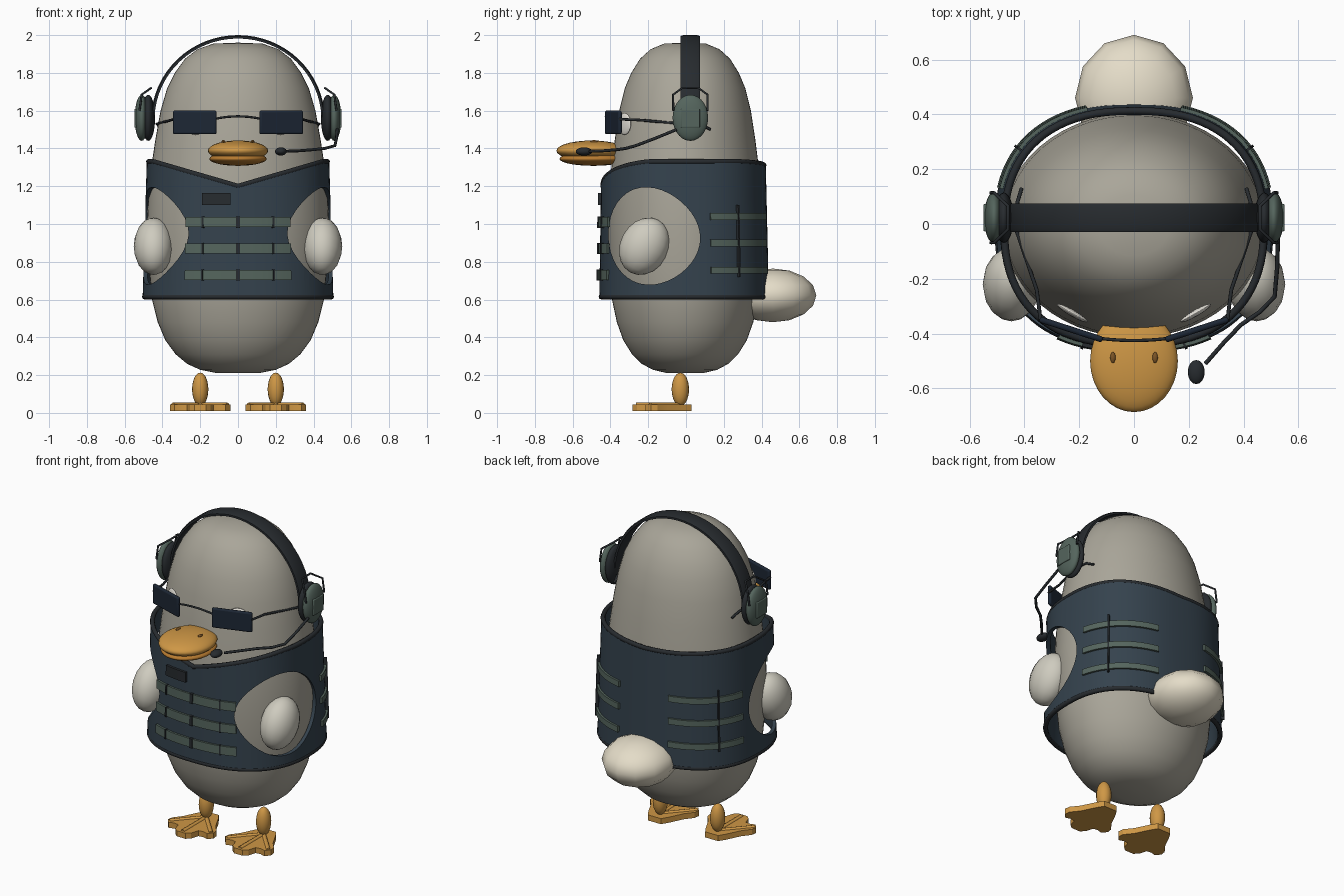
import bpy, bmesh
from math import sin, cos, radians, pi, copysign
from mathutils import Vector

if "Cube" in bpy.data.objects:
    bpy.data.objects.remove(bpy.data.objects["Cube"])


def mat(name, r, g, b):
    m = bpy.data.materials.new(name)
    m.diffuse_color = (r, g, b, 1)
    m.use_nodes = True
    m.node_tree.nodes["Principled BSDF"].inputs["Base Color"].default_value = m.diffuse_color
    return m


FUR = mat("warm_grey", .40, .38, .32)
WING = mat("pale_grey", .62, .60, .52)
CREAM = mat("cream", .78, .72, .58)
ORANGE = mat("orange", .62, .31, .06)
DEEP = mat("deep_orange", .48, .20, .03)
BROWN = mat("brown", .2, .09, .02)
NAVY = mat("navy", .035, .055, .075)
BLACK = mat("black", .02, .024, .028)
GREEN = mat("grey_green", .09, .13, .11)
LENS = mat("lens", .012, .02, .035)
WHITE = mat("white", .85, .82, .75)


def smooth(o, angle=40):
    bpy.ops.object.select_all(action='DESELECT')
    o.select_set(True)
    bpy.context.view_layer.objects.active = o
    bpy.ops.object.shade_smooth_by_angle(angle=radians(angle))


def mesh(name, verts, faces, m, angle=40):
    me = bpy.data.meshes.new(name)
    me.from_pydata([tuple(v) for v in verts], [], faces)
    bm = bmesh.new()
    bm.from_mesh(me)
    bmesh.ops.remove_doubles(bm, verts=bm.verts, dist=1e-5)
    bmesh.ops.recalc_face_normals(bm, faces=bm.faces)
    bm.to_mesh(me)
    bm.free()
    o = bpy.data.objects.new(name, me)
    bpy.context.collection.objects.link(o)
    if m:
        me.materials.append(m)
    smooth(o, angle)
    return o


def ball(name, loc, rad, m, rot=(0, 0, 0), seg=24, rings=14):
    bpy.ops.mesh.primitive_uv_sphere_add(segments=seg, ring_count=rings, location=loc, rotation=rot)
    o = bpy.context.object
    o.name, o.scale = name, rad
    o.data.materials.append(m)
    smooth(o, 60)
    return o


def box(name, loc, size, m, rot=(0, 0, 0), bevel=0.0):
    bpy.ops.mesh.primitive_cube_add(size=1, location=loc, rotation=rot)
    o = bpy.context.object
    o.name, o.scale = name, size
    bpy.ops.object.transform_apply(location=False, rotation=False, scale=True)
    o.data.materials.append(m)
    if bevel:
        b = o.modifiers.new("bevel", 'BEVEL')
        b.width, b.segments = bevel, 3
    smooth(o)
    return o


def tube(name, pts, r, m, cyclic=False):
    cu = bpy.data.curves.new(name, 'CURVE')
    cu.dimensions, cu.bevel_depth, cu.bevel_resolution = '3D', r, 2
    cu.use_fill_caps = True
    s = cu.splines.new('POLY')
    s.points.add(len(pts) - 1)
    for p, c in zip(s.points, pts):
        p.co = (*c, 1)
    s.use_cyclic_u = cyclic
    o = bpy.data.objects.new(name, cu)
    bpy.context.collection.objects.link(o)
    cu.materials.append(m)
    return o


def loft(name, rings, m, closed=False, angle=40):
    n, k = len(rings[0]), len(rings)
    faces = [(i * n + j, i * n + (j + 1) % n, (i + 1) % k * n + (j + 1) % n, (i + 1) % k * n + j)
             for i in range(k if closed else k - 1) for j in range(n)]
    if not closed:
        faces += [tuple(range(n)), tuple(range((k - 1) * n, k * n))]
    return mesh(name, [p for r in rings for p in r], faces, m, angle)


def prism(name, outline, place, m, a, b, angle=40):
    return loft(name, [[place(u, v, w) for u, v in outline] for w in (a, b)], m, angle=angle)


# egg-shaped body
profile = [(.001, .21), (.12, .212), (.2, .228), (.27, .26), (.33, .31), (.385, .385), (.425, .48),
           (.455, .6), (.475, .8), (.482, 1), (.472, 1.2), (.455, 1.33), (.437, 1.45), (.41, 1.6),
           (.375, 1.72), (.335, 1.8), (.28, 1.875), (.215, 1.925), (.13, 1.955), (.001, 1.96)]
loft("body", [[(r * cos(i * pi / 28), -.005 + .85 * r * sin(i * pi / 28), z) for i in range(56)]
              for r, z in profile], FUR)
ball("tail", (0, .46, .622), (.215, .23, .142), CREAM, seg=12, rings=8)


# vest: rounded-square tube with a V neckline
def vest(deg, z, off=0.0):
    f = (z - .61) / .72
    c, s = cos(radians(deg)), sin(radians(deg))
    e = 2 / 2.4
    return Vector(((.505 - .022 * f + off) * copysign(abs(c) ** e, c),
                   -.01 - .003 * f + (.449 - .014 * f + off) * copysign(abs(s) ** e, s), z))


def neckline(deg):
    x = abs(vest(deg, 1.25).x)
    return 1.2 + .13 * min(1, x / .46) if sin(radians(deg)) < 0 else 1.31 + .02 * min(1, x / .4)


angles = [i * 4.5 for i in range(80)]
levels = [0, .33, .67, 1]
height = lambda d, f: .61 + f * (neckline(d) - .61)
shell = [[vest(d, height(d, f)) for d in angles] for f in levels]
shell += [[vest(d, height(d, f), -.022) for d in angles] for f in reversed(levels)]
vest_obj = loft("vest", shell, NAVY, closed=True)

# arm holes
hole = []
for i in range(40):
    t = i * pi / 20
    hole.append((-.168 + .243 * cos(t), .935 - .01 * cos(t) + .255 * sin(t) * (1 - .15 * cos(t))))
cutter = prism("arm_hole_cutter", hole, lambda u, v, w: (w, u, v), None, -1, 1)
cutter.hide_render = True
cut = vest_obj.modifiers.new("arm_holes", 'BOOLEAN')
cut.operation, cut.object, cut.solver = 'DIFFERENCE', cutter, 'EXACT'
bpy.context.view_layer.objects.active = vest_obj
bpy.ops.object.modifier_apply(modifier="arm_holes")
bpy.data.objects.remove(cutter)
smooth(vest_obj)
tube("vest_top_trim", [vest(d, neckline(d), -.01) for d in angles], .014, BLACK, True)
tube("vest_bottom_trim", [vest(d, .615, -.01) for d in angles], .014, BLACK, True)


# webbing, pouch stitches and name patch follow the vest surface
def strip(name, d0, d1, z0, z1, m, thick=.012):
    n = max(1, int(abs(d1 - d0) / 4))
    rings = []
    for i in range(n + 1):
        d = d0 + (d1 - d0) * i / n
        rings.append([vest(d, z, o) for z, o in ((z0, -.004), (z0, thick), (z1, thick), (z1, -.004))])
    return loft(name, rings, m)


for z in (1.01, .87, .73):
    strip("front_webbing", -119.2, -60.8, z - .027, z + .027, GREEN)
    for d in (-107.6, -90, -72.4):
        strip("webbing_stitch", d - .5, d + .5, z - .03, z + .03, BLACK, .017)
strip("chest_patch", -108.2, -92.8, 1.1, 1.163, BLACK, .015)
for flip in (0, 1):
    a = lambda d: 180 - d if flip else d
    for z in (1.04, .9, .755):
        strip("rear_webbing", a(14.5), a(74), z - .018, z + .018, GREEN)
    strip("side_seam", a(35.2), a(36.4), .72, 1.1, BLACK, .017)

# bill with nostrils
ball("upper_bill", (0, -.5, 1.388), (.16, .186, .054), ORANGE, seg=32)
ball("lower_bill", (0, -.49, 1.345), (.152, .18, .037), DEEP, seg=32)

# foot outline, half of a three-lobed web
half = [(.045, .03), (.07, -.01), (.115, -.1), (.155, -.15), (.16, -.185), (.135, -.215), (.1, -.205),
        (.07, -.21), (.055, -.26), (.03, -.282)]
web = half + [(-x, y) for x, y in reversed(half)]

for s in (-1, 1):
    ball("nostril", (s * .077, -.487, 1.436), (.01, .02, .008), BROWN, seg=12, rings=8)
    ball("wing", (s * .447, -.22, .882), (.105, .128, .158), WING, (radians(-28), 0, 0), 16, 10)

    # legs and webbed feet
    ball("leg", (s * .2, -.03, .125), (.043, .046, .088), ORANGE, seg=16)
    prism("foot", web, lambda u, v, w: (s * .2 + u, v, w), ORANGE, .01, .045, 30)
    for x, y in ((-.145, -.19), (0, -.265), (.145, -.19)):
        tube("toe_ridge", [(s * .2, -.03, .04), (s * .2 + x, y, .04)], .014, ORANGE)

    # sunglasses and the eye behind each lens
    yaw = s * radians(18)
    box("lens", (s * .229, -.385, 1.538), (.242, .022, .125), LENS, (0, 0, yaw), .01)
    ball("eye", (s * .225, -.325, 1.53), (.065, .012, .058), WHITE, (0, 0, s * radians(30)), 16, 10)
    tube("temple_arm", [(s * .34, -.355, 1.555), (s * .355, -.24, 1.55), (s * .43, -.02, 1.53),
                        (s * .425, .08, 1.525), (s * .41, .13, 1.50)], .007, BLACK)

    # ear cups
    ball("ear_cushion", (s * .475, .023, 1.562), (.036, .092, .122), BLACK)
    ball("ear_cup", (s * .51, .023, 1.562), (.037, .094, .122), GREEN)
    box("ear_cup_plate", (s * .542, .023, 1.56), (.014, .1, .1), GREEN, bevel=.005)
    tube("ear_cup_yoke", [(s * .522, -.068, 1.6), (s * .51, -.068, 1.685), (s * .46, -.02, 1.72),
                          (s * .46, .066, 1.72), (s * .51, .114, 1.685), (s * .522, .114, 1.6)], .006, BLACK)

tube("glasses_bridge", [(x, -.425 + .5 * x * x, 1.57 - .9 * x * x)
                        for x in [i * .03 - .12 for i in range(9)]], .006, BLACK)

# headband
band = []
for i in range(33):
    t = radians(2 + 176 * i / 32)
    band.append([((.46 - d) * cos(t), y, 1.55 + (.45 - d) * sin(t))
                 for d, y in ((.006, -.03), (0, -.015), (0, .06), (.006, .075), (.018, .075), (.018, -.03))])
loft("headband", band, BLACK, angle=50)

# microphone boom
tube("microphone_boom", [(.525, -.05, 1.5), (.522, -.16, 1.455), (.513, -.265, 1.415), (.46, -.32, 1.4),
                         (.39, -.368, 1.393), (.33, -.43, 1.388), (.26, -.51, 1.385)], .008, BLACK)
ball("microphone", (.227, -.54, 1.384), (.031, .044, .022), BLACK, seg=16, rings=10)

# turn the curves into meshes
for o in [o for o in bpy.data.objects if o.type == 'CURVE']:
    bpy.ops.object.select_all(action='DESELECT')
    o.select_set(True)
    bpy.context.view_layer.objects.active = o
    bpy.ops.object.convert(target='MESH')
    smooth(bpy.context.object, 50)
